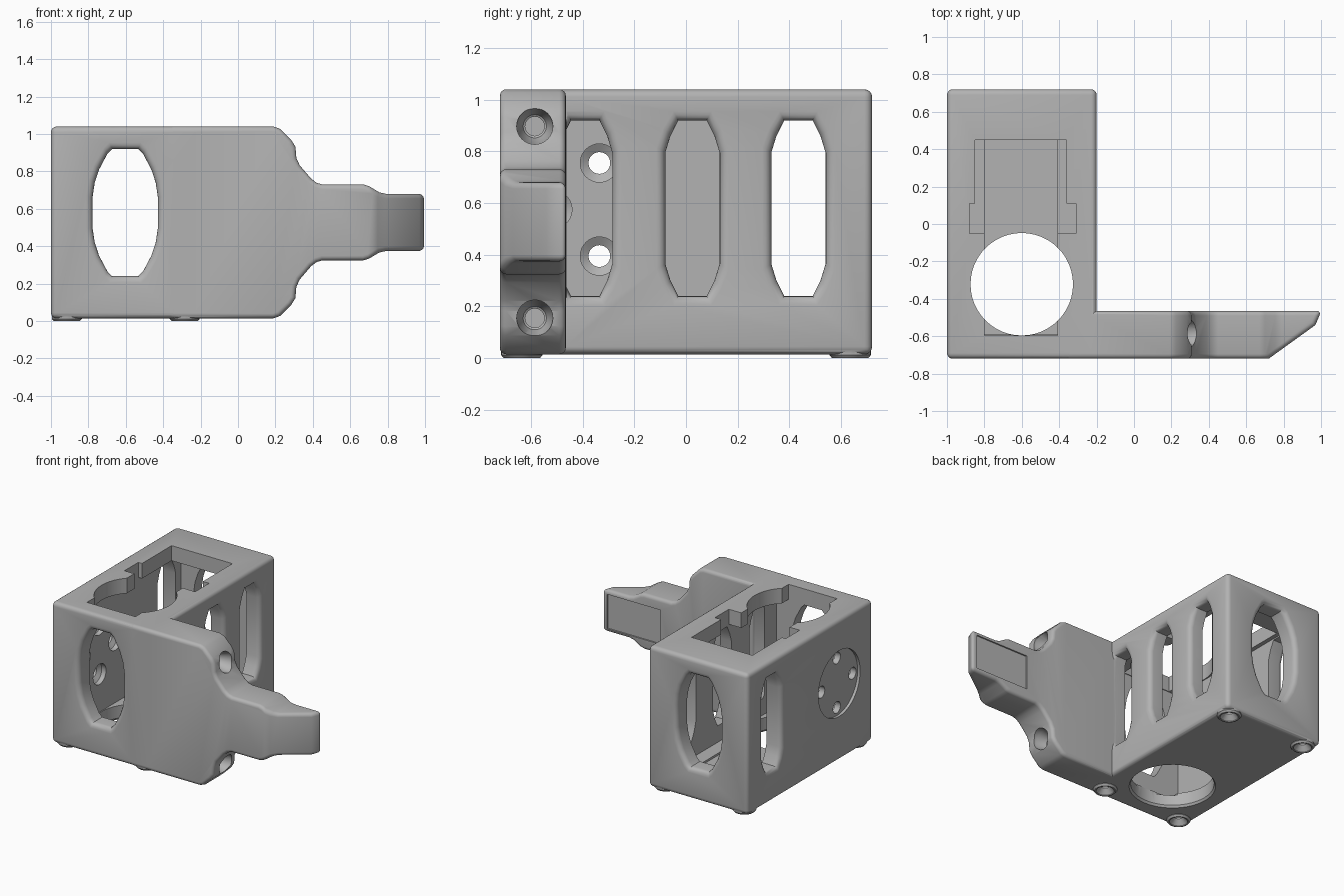
import bpy, bmesh, math

if "Cube" in bpy.data.objects:
    bpy.data.objects.remove(bpy.data.objects["Cube"], do_unlink=True)

grey = bpy.data.materials.new("grey_plastic")
grey.use_nodes = True
grey.diffuse_color = (0.45, 0.45, 0.45, 1)
grey.node_tree.nodes["Principled BSDF"].inputs["Base Color"].default_value = (0.45, 0.45, 0.45, 1)


def loft(name, rings):
    """Closed solid through a list of equal-length rings."""
    bm = bmesh.new()
    loops = [[bm.verts.new(p) for p in r] for r in rings]
    n = len(loops[0])
    for a, b in zip(loops, loops[1:]):
        for i in range(n):
            j = (i + 1) % n
            bm.faces.new((a[i], a[j], b[j], b[i]))
    bm.faces.new(loops[0])
    bm.faces.new(loops[-1])
    bmesh.ops.recalc_face_normals(bm, faces=bm.faces)
    mesh = bpy.data.meshes.new(name)
    bm.to_mesh(mesh)
    bm.free()
    mesh.materials.append(grey)
    ob = bpy.data.objects.new(name, mesh)
    bpy.context.collection.objects.link(ob)
    return ob


def to_axis(axis, u, v, d):
    return {"x": (d, u, v), "y": (u, d, v), "z": (u, v, d)}[axis]


def block(name, x0, x1, y0, y1, z0, z1):
    return loft(name, [[(x0, y0, z), (x1, y0, z), (x1, y1, z), (x0, y1, z)] for z in (z0, z1)])


def turned(name, axis, u, v, stations, n=32):
    """Round solid along an axis; stations are (depth, radius)."""
    ang = [2 * math.pi * i / n for i in range(n)]
    return loft(name, [[to_axis(axis, u + r * math.cos(a), v + r * math.sin(a), d)
                        for a in ang] for d, r in stations])


def window(name, axis, u, v, quarter, outer, inward):
    """Long opening with a rounded outer rim, mirrored from a quarter outline."""
    half = quarter + [(a, -b) for a, b in reversed(quarter)]
    full = half + [(-a, b) for a, b in reversed(half)]
    w = max(a for a, b in full)
    h = max(b for a, b in full)
    rim = 0.035
    stations = [(-0.05, rim)] + [(rim * (1 - math.cos(t)), rim * (1 - math.sin(t)))
                                 for t in (0, 0.4, 0.8, 1.2, math.pi / 2)] + [(0.2, 0)]
    return loft(name, [[to_axis(axis, u + a * (w + g) / w, v + b * (h + g) / h, outer + inward * d)
                        for a, b in full] for d, g in stations])


def modify(ob, kind, **settings):
    mod = ob.modifiers.new(kind.lower(), kind)
    for key, value in settings.items():
        setattr(mod, key, value)
    bpy.context.view_layer.objects.active = ob
    bpy.ops.object.modifier_apply(modifier=mod.name)


def combine(ob, others, op):
    for other in others:
        modify(ob, "BOOLEAN", operation=op, solver="EXACT", object=other)
        bpy.data.objects.remove(other, do_unlink=True)


def round_edges(ob, width):
    modify(ob, "BEVEL", width=width, segments=4, limit_method="ANGLE",
           angle_limit=math.radians(50), use_clamp_overlap=False)


# Housing block
housing = block("bracket_housing", -1, -0.2, -0.72, 0.72, 0.015, 1.04)
round_edges(housing, 0.03)

# Front mounting plate with stepped arm, mirrored about its mid height
MID = 0.5275
upper = [(-0.37, 0.5125), (0.19, 0.5125), (0.225, 0.5), (0.285, 0.44), (0.307, 0.405),
         (0.312, 0.345), (0.33, 0.305), (0.39, 0.235), (0.42, 0.212), (0.45, 0.203),
         (0.67, 0.203), (0.70, 0.194), (0.755, 0.161), (0.79, 0.153), (1.03, 0.153)]
outline = upper + [(x, -z) for x, z in reversed(upper)]
plate = loft("plate", [[(x, y, round(MID + z, 4)) for x, z in outline] for y in (-0.72, -0.465)])
wedge = [(0.63, -0.785), (0.97, -0.54), (1.012, -0.44), (1.2, -0.44), (1.2, -0.785)]
combine(plate, [loft("tip_wedge", [[(x, y, z) for x, y in wedge] for z in (0, 1)])], "DIFFERENCE")
round_edges(plate, 0.025)

# Corner feet
corners = [(x, y) for x in (-0.915, -0.285) for y in (-0.635, 0.635)]
feet = [turned("foot", "z", x, y, [(0, 0.07), (0.012, 0.08), (0.07, 0.08)]) for x, y in corners]
combine(housing, [plate] + feet, "UNION")

# Inner chamber, shallow floor channel and stepped top opening
cutters = [
    block("chamber", -0.88, -0.31, -0.6, 0.6, 0.12, 0.93),
    block("floor_channel", -0.8, -0.41, -0.59, 0.45, 0.105, 0.2),
    block("top_opening", -0.85, -0.36, -0.05, 0.45, 0.9, 1.1),
    block("top_wide_step", -0.88, -0.31, -0.05, 0.11, 0.9, 1.1),
    block("top_narrow_step", -0.8, -0.41, -0.595, 0, 0.9, 1.1),
    turned("top_round", "z", -0.6, -0.322, [(0.9, 0.274), (1.1, 0.274)], 48),
    turned("bottom_round", "z", -0.6, -0.322, [(-0.02, 0.285), (0.015, 0.285), (0.03, 0.274), (0.2, 0.274)], 48),
]

# Windows: ovals front and back, slots in the sides
oval = [(0.07, 0.34), (0.095, 0.315), (0.14, 0.23), (0.163, 0.16), (0.175, 0.08)]
slot = [(0.055, 0.34), (0.085, 0.28), (0.105, 0.215)]
for y, d in ((-0.72, 1), (0.72, -1)):
    cutters.append(window("oval_window", "y", -0.603, 0.58, oval, y, d))
for y in (0.025, 0.435):
    cutters.append(window("side_slot", "x", y, 0.58, slot, -0.2, -1))
cutters.append(window("side_slot", "x", 0.435, 0.58, slot, -1, 1))
# The slot next to the plate stays behind the plate's rear face
near = window("near_slot", "x", -0.39, 0.58, slot, -0.2, -1)
combine(near, [block("near_slot_limit", -0.5, -0.1, -0.462, 0, 0, 1.04)], "INTERSECT")
cutters.append(near)

# Round recess with four countersunk holes
cutters.append(turned("disc_recess", "x", -0.335, 0.575, [(-1.1, 0.24), (-0.98, 0.24)], 48))
for dy, dz in ((0.18, 0), (-0.18, 0), (0, 0.18), (0, -0.18)):
    cutters.append(turned("disc_hole", "x", -0.335 + dy, 0.575 + dz,
                          [(-1.05, 0.042), (-0.935, 0.042), (-0.915, 0.074), (-0.85, 0.074)]))

# Screw holes in the plate end, the feet, and the pocket behind the arm tip
for z in (0.897, 0.155):
    cutters.append(turned("end_hole", "x", -0.585, z,
                          [(0.14, 0.037), (0.22, 0.037), (0.225, 0.045), (0.29, 0.07), (0.36, 0.07)]))
for x, y in corners:
    cutters.append(turned("foot_hole", "z", x, y, [(-0.02, 0.06), (0.005, 0.06), (0.04, 0.03), (0.095, 0.03)]))
cutters.append(block("tip_pocket", 0.53, 0.96, -0.475, -0.4, 0.4, 0.65))
combine(housing, cutters, "DIFFERENCE")

bpy.ops.object.select_all(action="DESELECT")
housing.select_set(True)
bpy.context.view_layer.objects.active = housing
bpy.ops.object.shade_smooth_by_angle(angle=math.radians(35))
